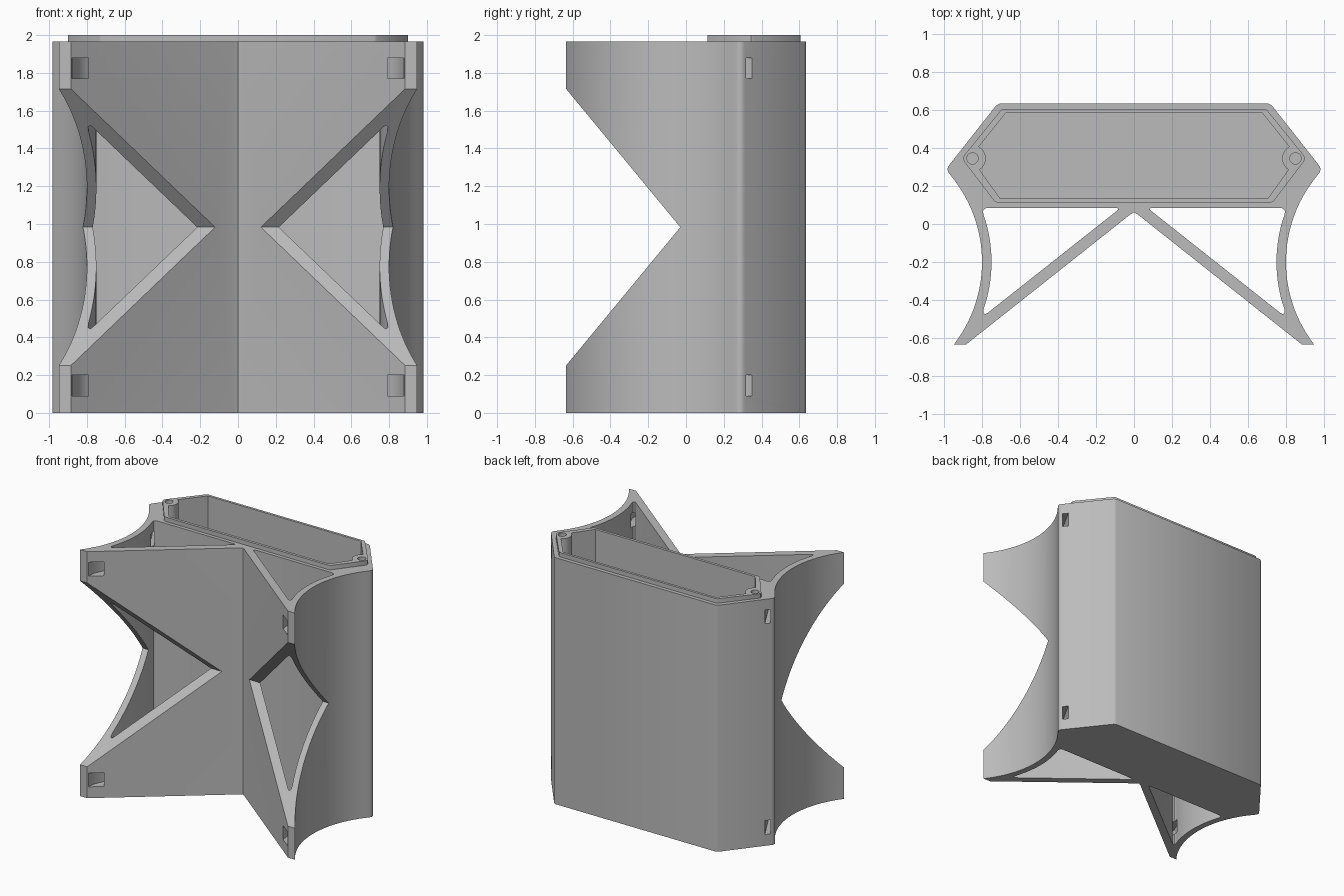
import bpy, bmesh
from math import sin, cos, radians, sqrt
from mathutils import Vector

cube = bpy.data.objects.get("Cube")
if cube:
    bpy.data.objects.remove(cube, do_unlink=True)

grey = bpy.data.materials.new("plain grey")
grey.use_nodes = True
colour = (0.5, 0.5, 0.5, 1)
grey.diffuse_color = colour
grey.node_tree.nodes["Principled BSDF"].inputs["Base Color"].default_value = colour

TOP, MID = 1.965, 0.983
ARC_X, ARC_Y = 1.51, -0.2


def rounded(points, radius, steps=5):
    """Round every corner of a closed outline."""
    out = []
    for i, p in enumerate(points):
        p = Vector(p)
        a, b = Vector(points[i - 1]) - p, Vector(points[(i + 1) % len(points)]) - p
        s = p + a.normalized() * min(radius, a.length * 0.45)
        e = p + b.normalized() * min(radius, b.length * 0.45)
        for k in range(steps + 1):
            t = k / steps
            out.append(tuple(s * (1 - t) ** 2 + p * 2 * t * (1 - t) + e * t * t))
    return out


def arc(radius, y0, y1, steps=28):
    """Points on the hollow curve of the side wing."""
    ys = [y0 + (y1 - y0) * i / steps for i in range(steps + 1)]
    return [(ARC_X - sqrt(radius ** 2 - (y - ARC_Y) ** 2), y) for y in ys]


def mirrored(half):
    return half + [(-x, y) for x, y in reversed(half) if abs(x) > 1e-6]


def flip(points):
    return [(-x, y) for x, y in points]


def prism(name, points, lo, hi, along_x=False):
    """Extrude an outline up z, or a (y, z) outline along x."""
    bm = bmesh.new()
    place = (lambda p, h: (h, *p)) if along_x else (lambda p, h: (*p, h))
    face = bm.faces.new([bm.verts.new(place(p, lo)) for p in points])
    new = bmesh.ops.extrude_face_region(bm, geom=[face])["geom"]
    shift = Vector((hi - lo, 0, 0) if along_x else (0, 0, hi - lo))
    bmesh.ops.translate(bm, vec=shift, verts=[v for v in new if isinstance(v, bmesh.types.BMVert)])
    bmesh.ops.recalc_face_normals(bm, faces=bm.faces)
    mesh = bpy.data.meshes.new(name)
    bm.to_mesh(mesh)
    bm.free()
    obj = bpy.data.objects.new(name, mesh)
    bpy.context.collection.objects.link(obj)
    mesh.materials.append(grey)
    return obj


def select(obj):
    bpy.ops.object.select_all(action="DESELECT")
    obj.select_set(True)
    bpy.context.view_layer.objects.active = obj


def cut(obj, cutter):
    select(obj)
    mod = obj.modifiers.new("cut", "BOOLEAN")
    mod.operation, mod.solver, mod.object = "DIFFERENCE", "EXACT", cutter
    bpy.ops.object.modifier_apply(modifier=mod.name)


# Main body: box at the back, two curved wings and diagonal braces at the front
rim_corner = rounded([(0.72, 0.635), (0.99, 0.288), (0.953, 0.24)], 0.03)
back_edge, wing_tip = rim_corner[:6], rim_corner[6:12]
half = [(0.705, 0.635), (0.725, 0.625)] + wing_tip + arc(0.71, 0.235, -0.635)
half += [(0.885, -0.635), (0.02, 0.05), (0, 0.062)]
body = prism("body", mirrored(half), 0, TOP)

# Raised rim around the box opening
rim = prism("rim", mirrored([(0.69, 0.605), (0.70, 0.60), (0.895, 0.36), (0.90, 0.345),
                             (0.895, 0.33), (0.735, 0.12), (0.72, 0.113)]), TOP, 2.0)

# Box cavity, leaving a screw boss at each end
boss = [(0.85 + 0.07 * cos(radians(a)), 0.345 + 0.07 * sin(radians(a))) for a in range(118, 243, 12)]
cavity = prism("cavity_cutter", mirrored([(0.675, 0.585)] + boss + [(0.705, 0.135)]), 0.04, 2.1)
cutters = [cavity]

# Front notch that splits each wing into upper and lower feet
slope = 0.7325 / 0.605
notch = [(-0.835, MID - 0.805 * slope), (-0.04, MID - 0.012), (-0.03, MID),
         (-0.04, MID + 0.012), (-0.835, MID + 0.805 * slope)]
cutters.append(prism("notch_cutter", notch, -1.2, 1.2, along_x=True))

# Triangular openings, screw holes and strap slots, on both sides
corners = rounded([(0.07, 0.085), (0.803, 0.085), (0.80, -0.488)], 0.03)
opening = corners[:6] + [(0.77, 0.085), (0.785, 0.081), (0.795, 0.07)] + arc(0.76, 0.05, -0.45)
opening += [(0.793, -0.468), (0.783, -0.475), (0.77, -0.468)]
screw = [(0.85 + 0.03 * cos(radians(a)), 0.345 + 0.03 * sin(radians(a))) for a in range(0, 360, 15)]
back_slot = [(0.96, 0.385), (0.99, 0.355), (0.795, 0.02), (0.765, 0.035)]
foot_slot = [(0.80, -0.62), (0.882, -0.68), (0.875, -0.57), (0.825, -0.46), (0.77, -0.42)]
for side in (lambda p: p, flip):
    cutters.append(prism("opening_cutter", side(opening), -0.1, 2.1))
    cutters.append(prism("screw_cutter", side(screw), 1.6, 2.1))
    for z in (0.09, 1.77):
        cutters.append(prism("back_slot_cutter", side(back_slot), z, z + 0.11))
        cutters.append(prism("foot_slot_cutter", side(foot_slot), z, z + 0.11))

for cutter in cutters:
    cut(body, cutter)
    if cutter.name.startswith(("cavity", "screw")):
        cut(rim, cutter)
for cutter in cutters:
    bpy.data.objects.remove(cutter, do_unlink=True)

for obj in (body, rim):
    select(obj)
    bpy.ops.object.shade_smooth_by_angle(angle=radians(30))
